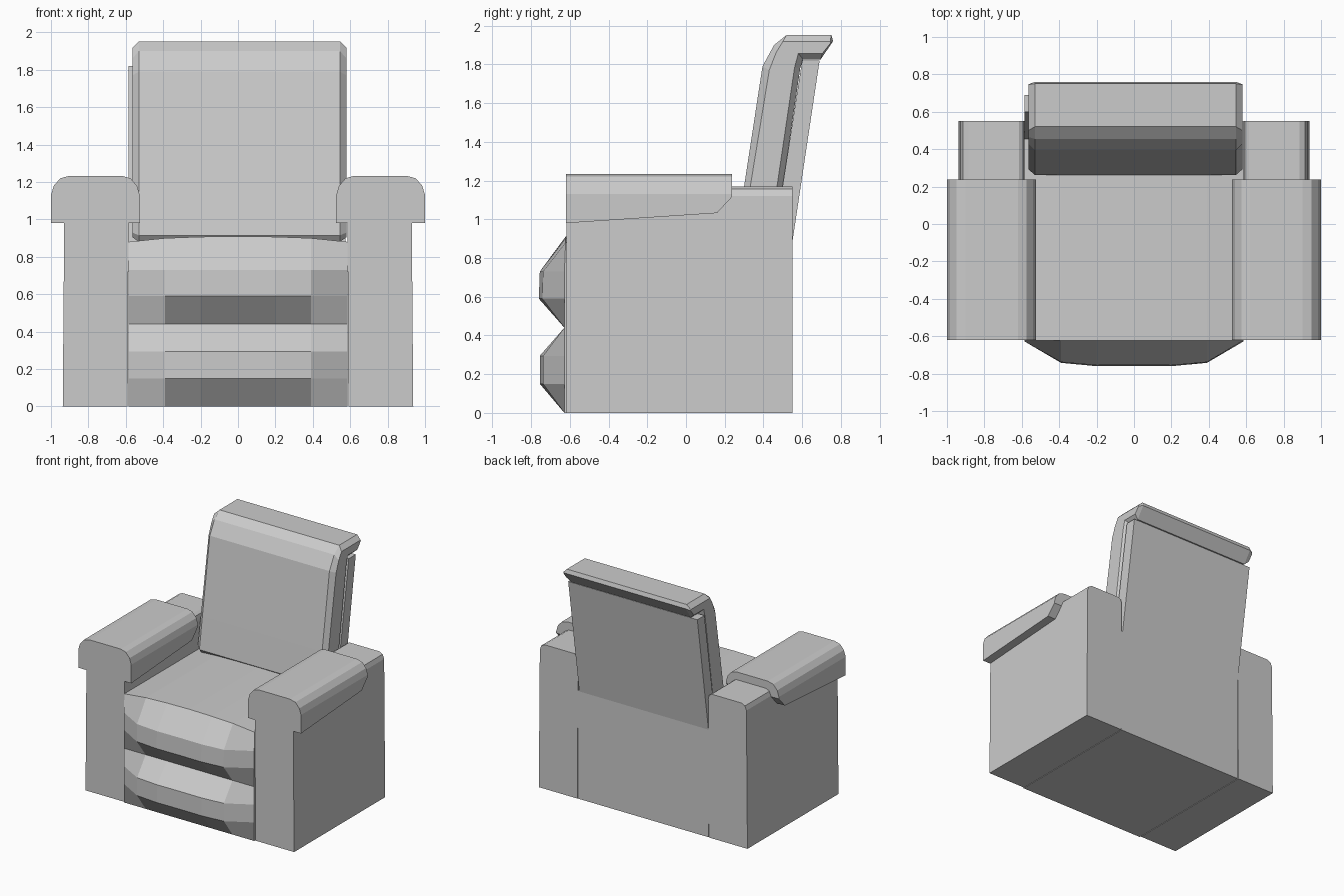
import bpy, bmesh

if "Cube" in bpy.data.objects:
    bpy.data.objects.remove(bpy.data.objects["Cube"])


def loft(name, rings):
    """Skin a list of equal-length closed rings and cap both ends."""
    bm = bmesh.new()
    rows = [[bm.verts.new(p) for p in ring] for ring in rings]
    n = len(rows[0])
    for a, b in zip(rows, rows[1:]):
        for i in range(n):
            j = (i + 1) % n
            bm.faces.new((a[i], a[j], b[j], b[i]))
    bm.faces.new(rows[0])
    bm.faces.new(rows[-1])
    bmesh.ops.recalc_face_normals(bm, faces=bm.faces)
    mesh = bpy.data.meshes.new(name)
    bm.to_mesh(mesh)
    bm.free()
    obj = bpy.data.objects.new(name, mesh)
    bpy.context.collection.objects.link(obj)
    return obj


def along_x(profile, x):
    return [(x, y, z) for y, z in profile]


# Seat base with two padded rolls bulging from the front
heights = [(0, 0), (0.15, 1), (0.295, 1), (0.44, 0), (0.59, 1.04), (0.73, 1)]
columns = [(0.585, 0.0, 0.88), (0.39, 0.11, 0.90), (0.2, 0.127, 0.907)]
columns = [(-x, d, t) for x, d, t in columns] + [(0, 0.125, 0.91)] + columns[::-1]
seat_rings = []
for x, depth, top in columns:
    profile = [(-0.628 - depth * k, z) for z, k in heights]
    profile += [(-0.622, top), (0.548, top), (0.548, 0)]
    seat_rings.append(along_x(profile, x))
loft("seat_base", seat_rings)

# Arms: upright side with softened top edges, and an overhanging pad
arm = [(0.59, 0), (0.585, 1.12), (0.593, 1.155), (0.615, 1.17),
       (0.885, 1.17), (0.915, 1.155), (0.928, 1.12), (0.937, 0)]
pad_top = [(0.525, 1.13), (0.54, 1.18), (0.575, 1.22), (0.62, 1.233),
           (0.90, 1.233), (0.95, 1.22), (0.985, 1.18), (1.0, 1.13)]
pad_cuts = [(-0.62, 0.98), (0.16, 1.032), (0.237, 1.115)]
for side, s in (("left", -1), ("right", 1)):
    loft(side + "_arm", [[(s * x, y, z) for x, z in arm] for y in (-0.618, 0.55)])
    loft(side + "_arm_pad", [
        [(s * x, y, z) for x, z in [(0.525, low)] + pad_top + [(1.0, low)]]
        for y, low in pad_cuts])

# Leaning back panel
panel = [(0.45, 0.86), (0.546, 0.86), (0.69, 1.82), (0.60, 1.82)]
loft("back_panel", [along_x(panel, x) for x in (-0.585, 0.575)])

# Back cushion folding over the top, with chamfered side edges
full = [(0.29, 0.88), (0.262, 0.915), (0.30, 1.17), (0.395, 1.79), (0.455, 1.90),
        (0.52, 1.952), (0.75, 1.952), (0.76, 1.92), (0.695, 1.825), (0.605, 1.825),
        (0.59, 1.78), (0.50, 1.17), (0.46, 0.88)]
inset = [(0.31, 0.905), (0.293, 0.93), (0.332, 1.17), (0.43, 1.77), (0.465, 1.86),
         (0.50, 1.918), (0.745, 1.918), (0.747, 1.91), (0.705, 1.857), (0.58, 1.857),
         (0.56, 1.78), (0.47, 1.17), (0.43, 0.905)]
loft("back_cushion", [along_x(inset, -0.565), along_x(full, -0.53),
                      along_x(full, 0.545), along_x(inset, 0.58)])
